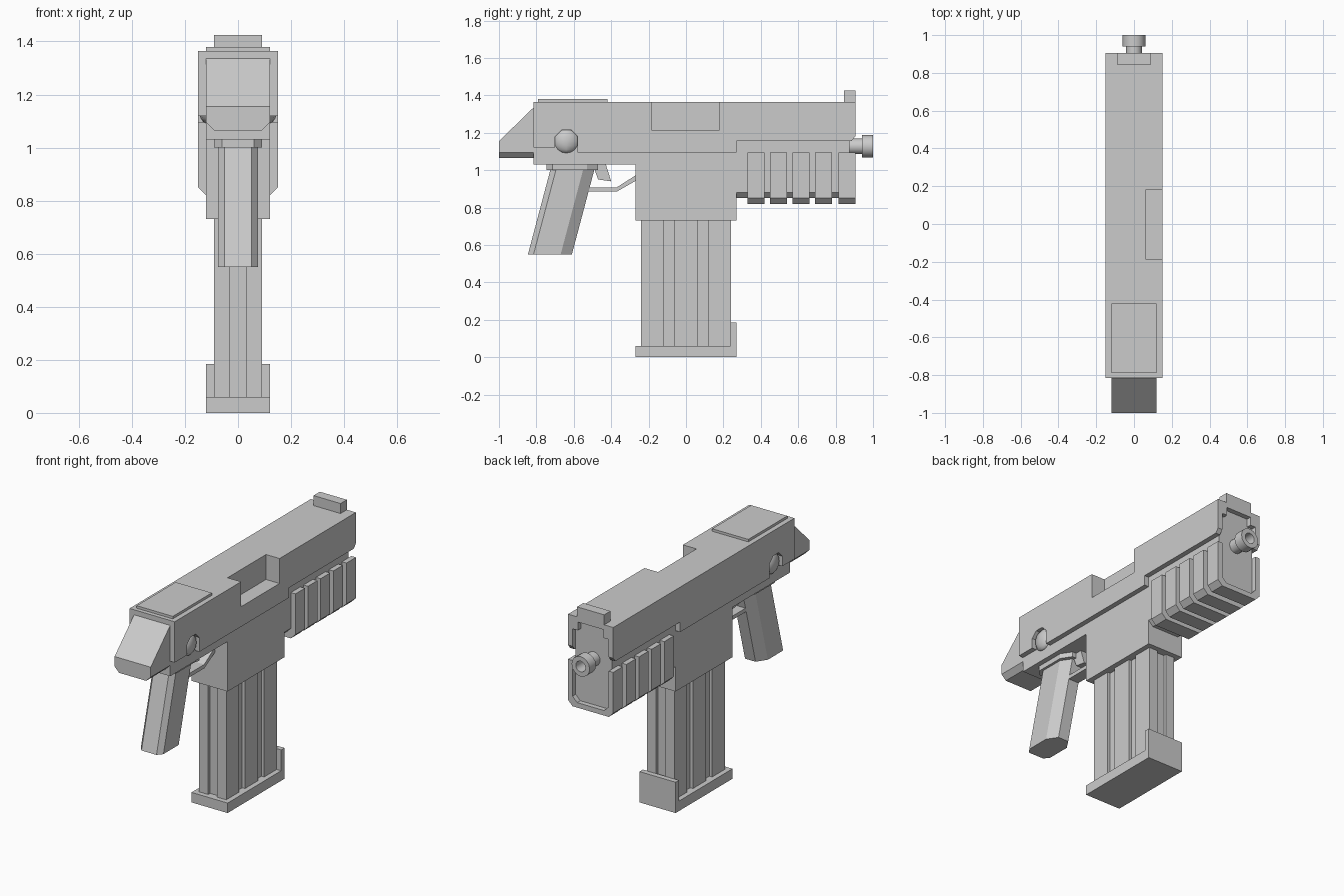
import bpy, bmesh, math
from mathutils import Vector

default = bpy.data.objects.get("Cube")
if default:
    bpy.data.objects.remove(default)


def finish(name, bm):
    bmesh.ops.recalc_face_normals(bm, faces=bm.faces)
    mesh = bpy.data.meshes.new(name)
    bm.to_mesh(mesh)
    bm.free()
    obj = bpy.data.objects.new(name, mesh)
    bpy.context.collection.objects.link(obj)
    return obj


def extrude(name, outline, axis, start, end):
    """Extrude a 2D outline along x (y,z), y (x,z) or z (x,y)."""
    place = {"x": lambda a, b: (start, a, b),
             "y": lambda a, b: (a, start, b),
             "z": lambda a, b: (a, b, start)}[axis]
    bm = bmesh.new()
    face = bm.faces.new([bm.verts.new(place(a, b)) for a, b in outline])
    new = bmesh.ops.extrude_face_region(bm, geom=[face])["geom"]
    shift = Vector([end - start if axis == c else 0 for c in "xyz"])
    bmesh.ops.translate(bm, vec=shift, verts=[v for v in new if isinstance(v, bmesh.types.BMVert)])
    return finish(name, bm)


def box(name, x0, x1, y0, y1, z0, z1):
    return extrude(name, [(x0, y0), (x1, y0), (x1, y1), (x0, y1)], "z", z0, z1)


def mirrored(half):
    """Complete a symmetric outline from its +x half."""
    return half + [(-a, b) for a, b in reversed(half)]


def smooth(obj):
    bpy.ops.object.select_all(action="DESELECT")
    obj.select_set(True)
    bpy.context.view_layer.objects.active = obj
    bpy.ops.object.shade_smooth_by_angle(angle=math.radians(50))


PORT_Y0, PORT_Y1, PORT_Z = -0.185, 0.18, 1.215

# Receiver core with magazine well
core = extrude("receiver", [(-.815, 1.03), (-.27, 1.03), (-.27, .73), (.27, .73),
                            (.27, 1.095), (.875, 1.095), (.875, 1.335), (-.815, 1.335)],
               "x", -.12, .12)
cutter = box("port_cutter", .06, .3, PORT_Y0, PORT_Y1, PORT_Z, 1.5)
cutter.hide_render = True
cutter.hide_set(True)
cut = core.modifiers.new("ejection_port", "BOOLEAN")
cut.operation, cut.solver, cut.object = "DIFFERENCE", "EXACT", cutter

# Slide shell: side plates with pivot notch, top plate with port opening
lower = [(-.815, 1.335), (-.815, 1.12), (-.70, 1.12), (-.70, 1.18), (-.665, 1.215),
         (-.615, 1.215), (-.58, 1.18), (-.58, 1.095), (.27, 1.095), (.27, 1.155),
         (.885, 1.155), (.905, 1.18), (.905, 1.335)]
port = [(PORT_Y1, 1.335), (PORT_Y1, PORT_Z), (PORT_Y0, PORT_Z), (PORT_Y0, 1.335)]
extrude("slide_side_left", lower + port, "x", .12, .15)
extrude("slide_side_right", lower, "x", -.15, -.12)
extrude("slide_top", [(-.15, -.815), (.15, -.815), (.15, PORT_Y0), (.06, PORT_Y0),
                      (.06, PORT_Y1), (.15, PORT_Y1), (.15, .905), (-.15, .905)],
        "z", 1.335, 1.365)
box("rear_top_plate", -.12, .12, -.79, -.42, 1.36, 1.38)
box("front_sight", -.09, .09, .845, .905, 1.36, 1.425)

# Pivot knobs and slide nose corners on both sides
for side, s in (("left", 1), ("right", -1)):
    bm = bmesh.new()
    bmesh.ops.create_uvsphere(bm, u_segments=8, v_segments=8, radius=.064)
    bmesh.ops.scale(bm, vec=(.45, 1, 1), verts=bm.verts)
    bmesh.ops.translate(bm, vec=(s * .12, -.64, 1.155), verts=bm.verts)
    smooth(finish("pivot_knob_" + side, bm))
    box("nose_corner_" + side, *sorted((s * .085, s * .12)), .87, .905, 1.285, 1.335)

# Sloped rear block with chamfered underside
rear = extrude("rear_block", mirrored([(.09, 1.065), (.12, 1.095), (.12, 1.335)]),
               "y", -1, -.815)
for v in rear.data.vertices:
    if v.co.y < -.9 and v.co.z > 1.3:
        v.co.z = 1.155

# Handguard and its ribs; the last rib is a hollow rim
extrude("handguard", mirrored([(.09, .85), (.12, .88), (.12, 1.1)]), "y", .265, .875)
rib = [(.12, .82), (.15, .85), (.15, 1.095)]
for i in range(4):
    y = .33 + i * .12
    extrude("handguard_rib_%d" % (i + 1), mirrored(rib), "y", y, y + .09)
extrude("handguard_rim", mirrored([(.09, .85), (.12, .88), (.12, 1.095)][::1] + rib[::-1]),
        "y", .815, .905)

# Barrel with hollow muzzle, revolved about its axis
bm = bmesh.new()
path = [(0, .86), (.042, .86), (.042, .94), (.06, .94), (.06, 1), (.032, 1), (.032, .93), (0, .93)]
verts = [bm.verts.new((r, y, 1.127)) for r, y in path]
edges = [bm.edges.new(pair) for pair in zip(verts, verts[1:])]
bmesh.ops.spin(bm, geom=verts + edges, cent=(0, 0, 1.127), axis=(0, 1, 0),
               angle=math.tau, steps=16)
bmesh.ops.remove_doubles(bm, verts=bm.verts, dist=.0005)
smooth(finish("barrel", bm))

# Grip: faceted column leaning back, with collar
grip = extrude("grip", mirrored([(.05, -.845), (.075, -.815), (.075, -.67), (.035, -.61)]),
               "z", .55, 1.01)
for v in grip.data.vertices:
    if v.co.z > .8:
        v.co.y += .122
extrude("grip_collar", mirrored([(.06, -.745), (.09, -.715), (.09, -.53), (.05, -.47)]),
        "z", 1.0, 1.035)

# Trigger and guard
extrude("trigger", [(-.5, 1.035), (-.43, 1.035), (-.40, .94), (-.47, .95)], "x", -.025, .025)
extrude("trigger_guard", [(-.54, .885), (-.37, .885), (-.265, .945), (-.265, .975),
                          (-.37, .908), (-.54, .908)], "x", -.035, .035)

# Magazine with vertical grooves on all four sides
d = .018
quarter = [(.03, .24 - d), (.03, .24), (.09, .24), (.09, .12), (.09 - d, .12),
           (.09 - d, .063), (.09, .063)]
half = quarter + [(x, -y) for x, y in reversed(quarter)]
extrude("magazine", mirrored(half), "z", .05, .74)
box("magazine_base", -.12, .12, -.27, .27, 0, .06)
box("magazine_base_lip", -.12, .12, .238, .27, .05, .185)
